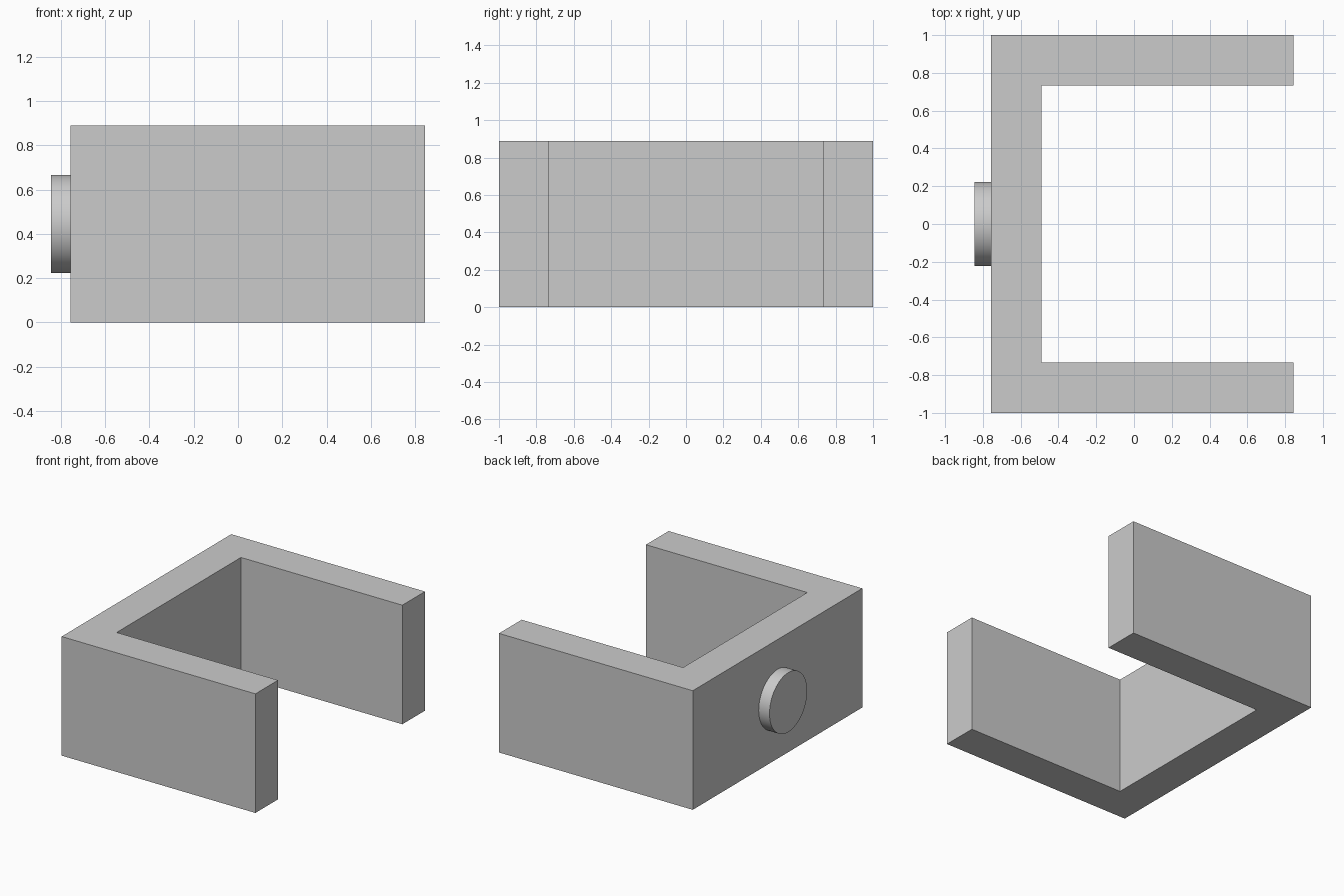
import bpy
import bmesh
import math
from mathutils import Matrix

cube = bpy.data.objects.get("Cube")
if cube:
    bpy.data.objects.remove(cube, do_unlink=True)

HEIGHT = 0.889
WALL = 0.267
BACK, TIP, HALF = -0.756, 0.844, 1.0
BOSS_RADIUS, BOSS_DEPTH = 0.222, 0.089

grey = bpy.data.materials.new("plain grey")
grey.use_nodes = True
colour = (0.6, 0.6, 0.6, 1)
grey.diffuse_color = colour
grey.node_tree.nodes["Principled BSDF"].inputs["Base Color"].default_value = colour


def finish(name, bm):
    bmesh.ops.recalc_face_normals(bm, faces=bm.faces[:])
    mesh = bpy.data.meshes.new(name)
    bm.to_mesh(mesh)
    bm.free()
    mesh.materials.append(grey)
    obj = bpy.data.objects.new(name, mesh)
    bpy.context.collection.objects.link(obj)
    return obj


# U-shaped bracket: half outline mirrored across y, then extruded upward
half = [(BACK, HALF), (TIP, HALF), (TIP, HALF - WALL), (BACK + WALL, HALF - WALL)]
outline = half + [(x, -y) for x, y in reversed(half)]
bm = bmesh.new()
base = bm.faces.new([bm.verts.new((x, y, 0)) for x, y in outline])
top = bmesh.ops.extrude_face_region(bm, geom=[base])
verts = [v for v in top["geom"] if isinstance(v, bmesh.types.BMVert)]
bmesh.ops.translate(bm, verts=verts, vec=(0, 0, HEIGHT))
finish("bracket", bm)

# Round boss on the outside of the closed wall
bm = bmesh.new()
bmesh.ops.create_cone(
    bm, cap_ends=True, segments=64, radius1=BOSS_RADIUS, radius2=BOSS_RADIUS,
    depth=BOSS_DEPTH,
    matrix=Matrix.Translation((BACK - BOSS_DEPTH / 2, 0, HEIGHT / 2))
    @ Matrix.Rotation(math.pi / 2, 4, "Y"))
boss = finish("round_boss", bm)
bpy.ops.object.select_all(action="DESELECT")
boss.select_set(True)
bpy.context.view_layer.objects.active = boss
bpy.ops.object.shade_smooth_by_angle(angle=math.radians(30))
